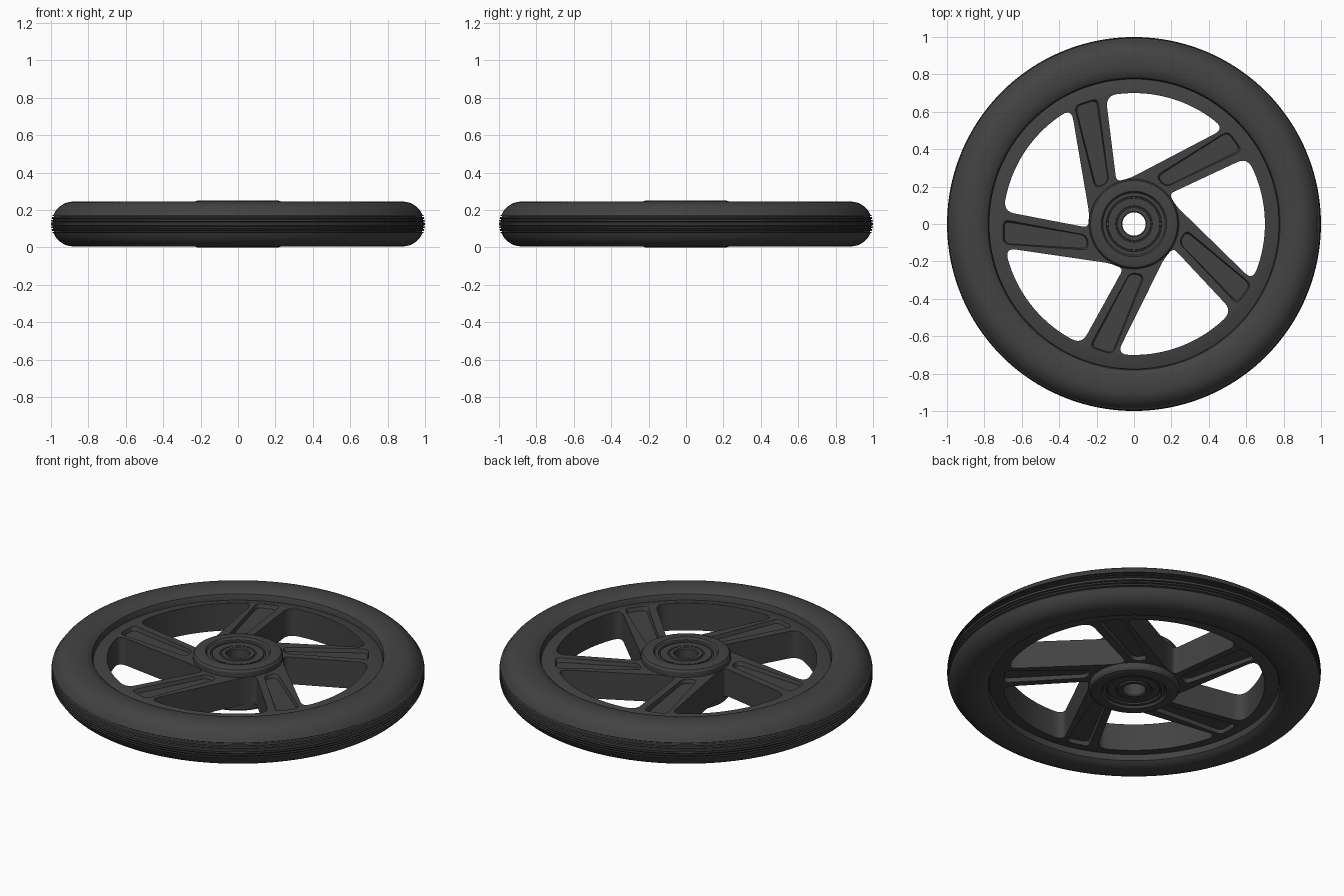
import bpy, bmesh
from math import sin, cos, pi, radians
from mathutils import Vector, Matrix

if "Cube" in bpy.data.objects:
    bpy.data.objects.remove(bpy.data.objects["Cube"])

H = 0.25   # overall thickness
dark = bpy.data.materials.new("dark_rubber")
dark.diffuse_color = (0.055, 0.055, 0.055, 1)
dark.use_nodes = True
dark.node_tree.nodes["Principled BSDF"].inputs["Base Color"].default_value = dark.diffuse_color


def finish(bm, name, angle=30):
    bmesh.ops.recalc_face_normals(bm, faces=bm.faces)
    me = bpy.data.meshes.new(name)
    bm.to_mesh(me)
    bm.free()
    ob = bpy.data.objects.new(name, me)
    bpy.context.collection.objects.link(ob)
    me.materials.append(dark)
    bpy.ops.object.select_all(action='DESELECT')
    ob.select_set(True)
    bpy.context.view_layer.objects.active = ob
    if angle:
        bpy.ops.object.shade_smooth_by_angle(angle=radians(angle))
    return ob


def lathe(name, half, segs, angle=30):
    """Revolve an upper half profile (r, z) mirrored about mid height."""
    prof = half + [(r, H - z) for r, z in reversed(half)]
    bm = bmesh.new()
    rings = [[bm.verts.new((r * cos(2 * pi * i / segs), r * sin(2 * pi * i / segs), z))
              for r, z in prof] for i in range(segs)]
    n = len(prof)
    for i in range(segs):
        a, b = rings[i], rings[(i + 1) % segs]
        for j in range(n):
            k = (j + 1) % n
            bm.faces.new((a[j], b[j], b[k], a[k]))
    return finish(bm, name, angle)


def rounded(corners, steps=6):
    """Round each (x, y, tangent length) corner of a closed loop."""
    out = []
    for i, (x, y, r) in enumerate(corners):
        p = Vector((x, y))
        if r == 0:
            out.append(p)
            continue
        a = Vector(corners[i - 1][:2]) - p
        b = Vector(corners[(i + 1) % len(corners)][:2]) - p
        a, b = p + a.normalized() * r, p + b.normalized() * r
        for s in range(steps + 1):
            t = s / steps
            out.append(a * (1 - t) ** 2 + p * 2 * t * (1 - t) + b * t * t)
    return out


def add_prism(bm, lower, upper, z0, z1, turn):
    m = Matrix.Rotation(turn, 3, 'Z')
    lo = [bm.verts.new(m @ Vector((p.x, p.y, z0))) for p in lower]
    hi = [bm.verts.new(m @ Vector((p.x, p.y, z1))) for p in upper]
    bm.faces.new(lo)
    bm.faces.new(hi)
    for i in range(len(lo)):
        k = (i + 1) % len(lo)
        bm.faces.new((lo[i], lo[k], hi[k], hi[i]))


def cut(target, cutter):
    mod = target.modifiers.new("cut", 'BOOLEAN')
    mod.operation = 'DIFFERENCE'
    mod.solver = 'EXACT'
    mod.object = cutter
    bpy.context.view_layer.objects.active = target
    bpy.ops.object.modifier_apply(modifier=mod.name)
    bpy.data.objects.remove(cutter)


# tyre: rounded section with fine tread grooves
tyre = [(0.775, 0.16), (0.775, 0.205), (0.781, 0.222), (0.80, 0.236), (0.83, 0.244), (0.865, 0.246)]
for i in range(1, 8):
    t = radians(90 - 9.5 * i)
    tyre.append((0.88 + 0.117 * cos(t), 0.125 + 0.12 * sin(t)))
for z in (0.165, 0.150, 0.135):
    r = 1.0 - (z - 0.125) ** 2 * 4
    tyre += [(r, z + 0.004), (r - 0.009, z + 0.002), (r - 0.009, z - 0.002), (r, z - 0.004)]
lathe("tyre", tyre, 160)

# wheel centre: disc cut into rim and five swept spokes
wheel = lathe("rim_and_spokes", [(0.12, 0.205), (0.69, 0.205), (0.715, 0.205), (0.765, 0.19), (0.79, 0.185)], 120, 0)
gap = [(-0.13, -0.21, 0.03), (-0.69, -0.128, 0.06)]
gap += [(0.70 * cos(radians(a)), 0.70 * sin(radians(a)), 0) for a in range(196, 242, 3)]
gap += [(-0.28, -0.643, 0.06), (-0.057, -0.239, 0.03)]
gap = rounded(gap)
pocket = rounded([(-0.70, 0.025, 0.035), (-0.25, -0.06, 0.035), (-0.242, -0.14, 0.035), (-0.70, -0.108, 0.035)])
mid = Vector((-0.48, -0.07))
floor = [mid + Vector(((p.x - mid.x) * 0.97, (p.y - mid.y) * 0.88)) for p in pocket]
bm = bmesh.new()
for k in range(5):
    add_prism(bm, gap, gap, -0.1, 0.4, k * 2 * pi / 5)
cut(wheel, finish(bm, "gap_cutter", 0))
bm = bmesh.new()
for k in range(5):
    add_prism(bm, floor, pocket, 0.183, 0.2065, k * 2 * pi / 5)
    add_prism(bm, pocket, floor, 0.0435, 0.067, k * 2 * pi / 5)
cut(wheel, finish(bm, "pocket_cutter", 0))
bpy.ops.object.select_all(action='DESELECT')
wheel.select_set(True)
bpy.context.view_layer.objects.active = wheel
bpy.ops.object.shade_smooth_by_angle(angle=radians(30))

# hub barrel with rounded rims
lathe("hub", [(0.165, 0.236), (0.175, 0.25), (0.218, 0.25), (0.232, 0.245), (0.24, 0.233), (0.24, 0.19)], 80)

# bearing: stepped rings around the open axle bore
lathe("bearing", [(0.062, 0.232), (0.067, 0.238), (0.088, 0.238), (0.09, 0.230), (0.096, 0.230),
                  (0.098, 0.235), (0.138, 0.235), (0.14, 0.228), (0.146, 0.228), (0.148, 0.238),
                  (0.168, 0.238)], 64)
